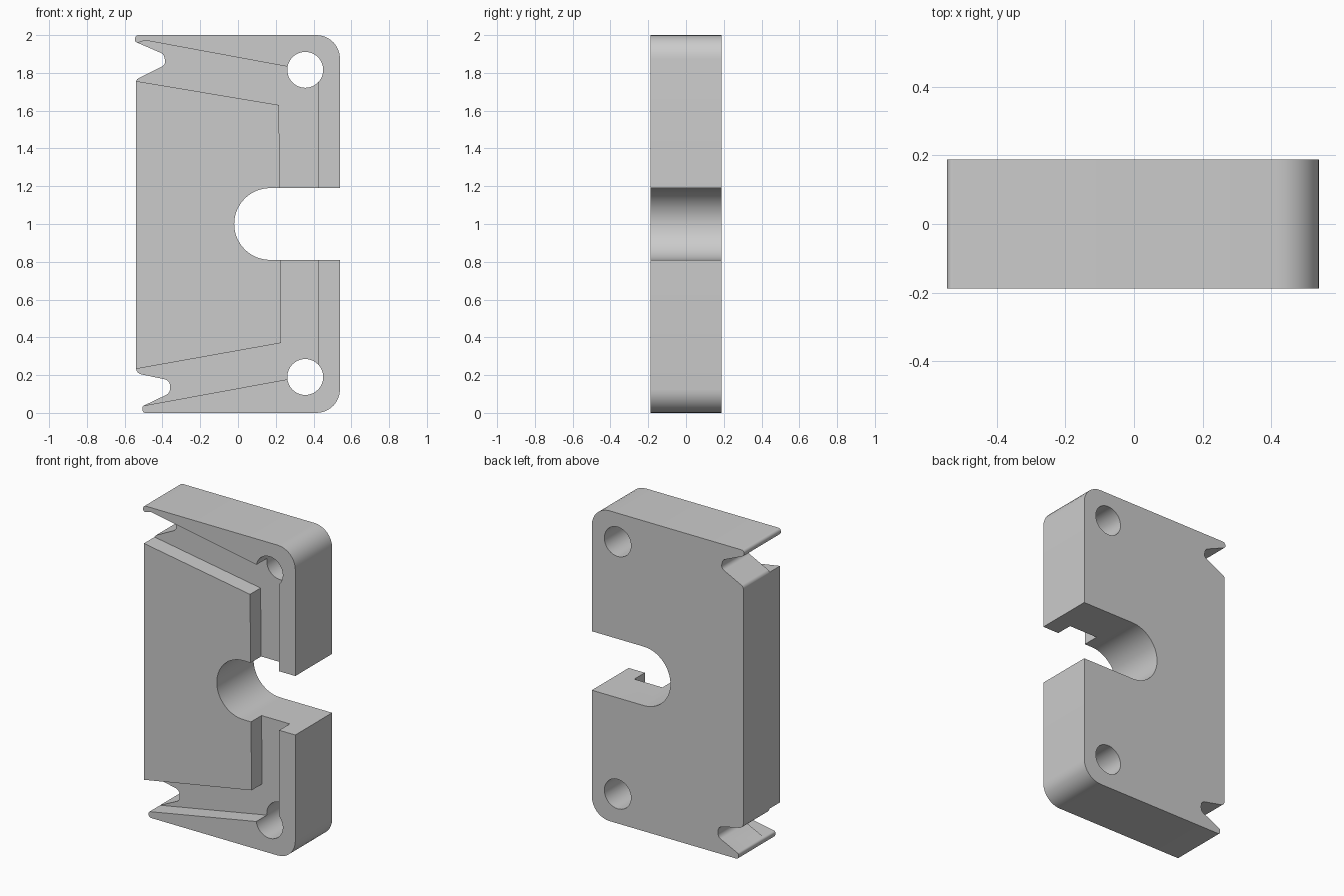
import bpy, bmesh, math
from mathutils import Vector

cube = bpy.data.objects.get("Cube")
if cube:
    bpy.data.objects.remove(cube, do_unlink=True)

HALF = 0.1875        # half thickness of the plate
FLOOR = -0.08        # floor of the front channel

grey = bpy.data.materials.new("plain grey")
grey.use_nodes = True
COLOUR = (0.6, 0.6, 0.6, 1)
grey.diffuse_color = COLOUR
grey.node_tree.nodes["Principled BSDF"].inputs["Base Color"].default_value = COLOUR


def rounded(corners, steps=8):
    """Fillet each (x, z, radius) corner of a closed outline."""
    out = []
    for i, (x, z, r) in enumerate(corners):
        p = Vector((x, z))
        if r == 0:
            out.append(p)
            continue
        a = (Vector(corners[i - 1][:2]) - p).normalized()
        b = (Vector(corners[(i + 1) % len(corners)][:2]) - p).normalized()
        half = a.angle(b) / 2
        centre = p + (a + b).normalized() * r / math.sin(half)
        start = p + a * r / math.tan(half) - centre
        end = p + b * r / math.tan(half) - centre
        sweep = start.angle(end)
        for k in range(steps + 1):
            t = k / steps
            out.append(centre + (start * math.sin((1 - t) * sweep)
                                 + end * math.sin(t * sweep)) / math.sin(sweep))
    return out


def prism(name, outline, y0, y1):
    """Extrude an x-z outline from y0 to y1."""
    bm = bmesh.new()
    face = bm.faces.new([bm.verts.new((p[0], y0, p[1])) for p in outline])
    new = bmesh.ops.extrude_face_region(bm, geom=[face])["geom"]
    bmesh.ops.translate(bm, vec=(0, y1 - y0, 0),
                        verts=[v for v in new if isinstance(v, bmesh.types.BMVert)])
    bmesh.ops.recalc_face_normals(bm, faces=bm.faces)
    mesh = bpy.data.meshes.new(name)
    bm.to_mesh(mesh)
    bm.free()
    mesh.materials.append(grey)
    obj = bpy.data.objects.new(name, mesh)
    bpy.context.collection.objects.link(obj)
    return obj


def circle(x, z, r, n=48):
    return [(x + r * math.cos(math.tau * i / n), z + r * math.sin(math.tau * i / n))
            for i in range(n)]


# Plate outline with rounded right corners and a wedge notch at each left corner
plate = prism("plate", rounded([
    (0.54, 0, 0.125), (0.54, 2, 0.125),
    (-0.545, 2, 0.018), (-0.545, 1.965, 0.014),
    (-0.395, 1.9, 0.03), (-0.38, 1.845, 0.03),
    (-0.54, 1.765, 0.025), (-0.54, 0.21, 0.035),
    (-0.36, 0.172, 0.035), (-0.36, 0.105, 0.035),
    (-0.506, 0.035, 0.014), (-0.506, 0, 0.016),
]), -HALF, HALF)

# Cutters: cable slot, two screw holes, two channels
slot_arc = [(0.17 - 0.19 * math.sin(a), 1 + 0.19 * math.cos(a))
            for a in (math.pi * i / 32 for i in range(33))]
upper = [(0.425, 0.97), (0.425, 1.803), (0.262, 1.833), (-0.49, 1.972), (-0.53, 1.96),
         (-0.65, 1.92), (-0.65, 1.775), (0.217, 1.63), (0.223, 0.97)]
lower = [(0.425, 1.03), (0.425, 0.208), (0.262, 0.178), (-0.49, 0.04),
         (-0.65, 0.04), (-0.65, 0.213), (0.228, 0.37), (0.222, 1.03)]
cutters = [
    prism("slot_cutter", [(0.8, 1.19)] + slot_arc + [(0.8, 0.81)], -1, 1),
    prism("upper_hole_cutter", circle(0.356, 1.816, 0.095), -1, 1),
    prism("lower_hole_cutter", circle(0.356, 0.19, 0.095), -1, 1),
    prism("upper_channel_cutter", upper, -1, FLOOR),
    prism("lower_channel_cutter", lower, -1, FLOOR),
]
bpy.context.view_layer.objects.active = plate
for cutter in cutters:
    mod = plate.modifiers.new(cutter.name, "BOOLEAN")
    mod.operation = "DIFFERENCE"
    mod.solver = "EXACT"
    mod.object = cutter
    bpy.ops.object.modifier_apply(modifier=mod.name)
for cutter in cutters:
    bpy.data.objects.remove(cutter, do_unlink=True)

# Smooth the round walls, keep the edges sharp
bpy.ops.object.select_all(action="DESELECT")
plate.select_set(True)
bpy.ops.object.shade_smooth_by_angle(angle=math.radians(30))
